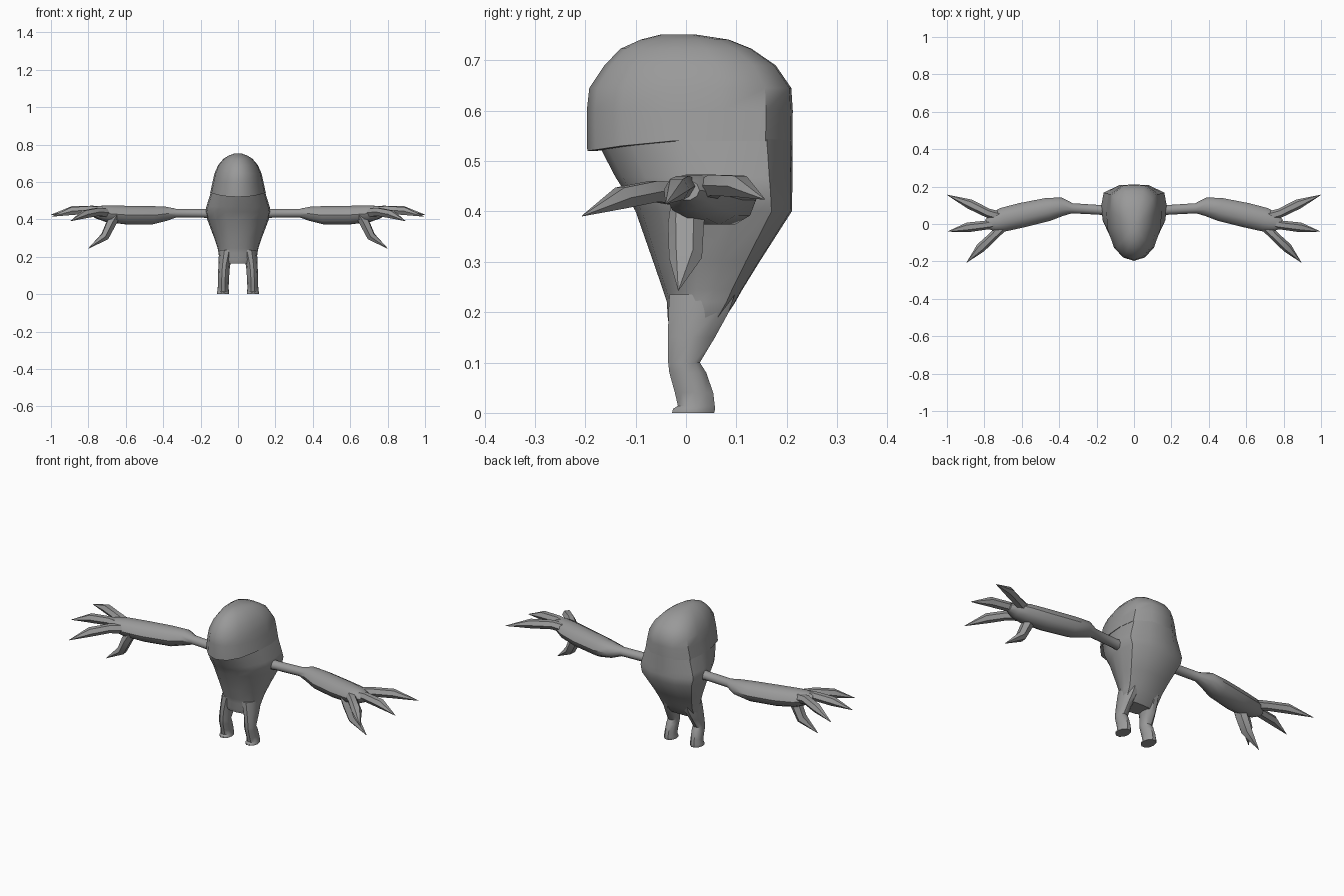
import bpy, bmesh, math
from mathutils import Vector

grey = bpy.data.materials.new("grey skin")
grey.diffuse_color = (0.32, 0.32, 0.32, 1)


def loft(name, rings, mirror=False, angle=40):
    """Skin a list of equal-length closed rings, capping both ends."""
    bm = bmesh.new()
    loops = [[bm.verts.new(p) for p in ring] for ring in rings]
    n = len(loops[0])
    for a, b in zip(loops, loops[1:]):
        for i in range(n):
            j = (i + 1) % n
            bm.faces.new((a[i], a[j], b[j], b[i]))
    bm.faces.new(loops[0][::-1])
    bm.faces.new(loops[-1])
    bmesh.ops.remove_doubles(bm, verts=bm.verts, dist=0.0005)
    bmesh.ops.recalc_face_normals(bm, faces=bm.faces)
    mesh = bpy.data.meshes.new(name)
    bm.to_mesh(mesh)
    bm.free()
    mesh.materials.append(grey)
    ob = bpy.data.objects.new(name, mesh)
    bpy.context.collection.objects.link(ob)
    if mirror:
        ob.modifiers.new("Mirror", 'MIRROR')
    bpy.ops.object.select_all(action='DESELECT')
    ob.select_set(True)
    bpy.context.view_layer.objects.active = ob
    bpy.ops.object.shade_smooth_by_angle(angle=math.radians(angle))
    return ob


# Half outline of the trunk: (share of half width, share of depth front to back)
HALF = [(0, 0), (0.38, 0.04), (0.72, 0.17), (0.95, 0.42), (1, 0.65),
        (0.92, 0.87), (0.45, 0.99), (0, 1)]
OUTLINE = HALF + [(-x, y) for x, y in HALF[-2:0:-1]]


def trunk_ring(z, front, back, half, lift=0.0):
    return [(half * u, front + (back - front) * v, z + lift * min(v * 3, 1))
            for u, v in OUTLINE]


def tube(name, points, sides=8, mirror=True):
    """Tube along points (x, y, z, side radius, upright radius)."""
    centres = [Vector(p[:3]) for p in points]
    rings = []
    for i, p in enumerate(points):
        t = (centres[min(i + 1, len(points) - 1)] - centres[max(i - 1, 0)]).normalized()
        side = t.cross(Vector((0, 0, 1))).normalized()
        up = side.cross(t)
        rings.append([centres[i] + side * p[3] * math.cos(a) + up * p[4] * math.sin(a)
                      for a in (2 * math.pi * k / sides for k in range(sides))])
    return loft(name, rings, mirror)


# Torso, tapering down to the hips
loft("torso", [trunk_ring(*r) for r in (
    (0.165, -0.030, 0.060, 0.085), (0.185, -0.036, 0.075, 0.100),
    (0.220, -0.038, 0.098, 0.104), (0.245, -0.046, 0.112, 0.109),
    (0.300, -0.065, 0.146, 0.127), (0.400, -0.100, 0.210, 0.165),
    (0.440, -0.122, 0.211, 0.176), (0.468, -0.140, 0.211, 0.169),
    (0.545, -0.180, 0.211, 0.145))])

# Domed head with a slight overhanging rim at the front
loft("head", [trunk_ring(*r) for r in (
    (0.520, -0.180, 0.210, 0.146, 0.02), (0.520, -0.196, 0.211, 0.149, 0.02),
    (0.600, -0.197, 0.212, 0.136), (0.645, -0.192, 0.209, 0.126),
    (0.690, -0.162, 0.178, 0.106), (0.723, -0.130, 0.130, 0.078),
    (0.741, -0.090, 0.085, 0.050), (0.751, -0.050, 0.020, 0.022))])

# Legs with a bent knee and a flat sole
loft("leg", [[(cx + rx * math.cos(a), (f + b) / 2 + (b - f) / 2 * math.sin(a), z)
              for a in (2 * math.pi * k / 10 for k in range(10))]
             for z, f, b, cx, rx in (
    (0.000, -0.030, 0.058, 0.080, 0.033), (0.008, -0.028, 0.060, 0.080, 0.033),
    (0.014, -0.018, 0.059, 0.080, 0.031), (0.040, -0.024, 0.056, 0.079, 0.029),
    (0.080, -0.035, 0.042, 0.078, 0.030), (0.100, -0.037, 0.029, 0.077, 0.030),
    (0.150, -0.038, 0.060, 0.074, 0.031), (0.200, -0.038, 0.088, 0.066, 0.037),
    (0.235, -0.036, 0.100, 0.060, 0.040))], mirror=True)

# Arm: thin upper part, thick forearm, tapering palm
tube("arm", [
    (0.14, 0.075, 0.432, 0.030, 0.028), (0.19, 0.076, 0.432, 0.026, 0.024),
    (0.33, 0.084, 0.433, 0.027, 0.024), (0.385, 0.092, 0.430, 0.050, 0.040),
    (0.46, 0.078, 0.422, 0.062, 0.051), (0.60, 0.047, 0.423, 0.066, 0.052),
    (0.70, 0.023, 0.430, 0.064, 0.046), (0.75, 0.008, 0.438, 0.052, 0.036),
    (0.79, 0.002, 0.442, 0.025, 0.020)], sides=10)

# Clawed fingers and thumb
tube("back_finger", [
    (0.70, 0.035, 0.438, 0.028, 0.026), (0.78, 0.058, 0.452, 0.025, 0.024),
    (0.88, 0.107, 0.450, 0.026, 0.024), (1.00, 0.156, 0.424, 0.001, 0.001)], 6)
tube("middle_finger", [
    (0.71, 0.008, 0.440, 0.028, 0.026), (0.79, -0.006, 0.450, 0.024, 0.024),
    (0.89, -0.018, 0.444, 0.026, 0.024), (0.995, -0.040, 0.415, 0.001, 0.001)], 6)
tube("front_finger", [
    (0.70, -0.010, 0.434, 0.028, 0.026), (0.75, -0.062, 0.440, 0.024, 0.024),
    (0.82, -0.128, 0.427, 0.026, 0.024), (0.895, -0.206, 0.391, 0.001, 0.001)], 6)
tube("thumb", [
    (0.655, 0.006, 0.425, 0.036, 0.028), (0.680, 0.000, 0.375, 0.036, 0.028),
    (0.712, -0.001, 0.308, 0.033, 0.025), (0.800, -0.015, 0.244, 0.001, 0.001)], 6)
